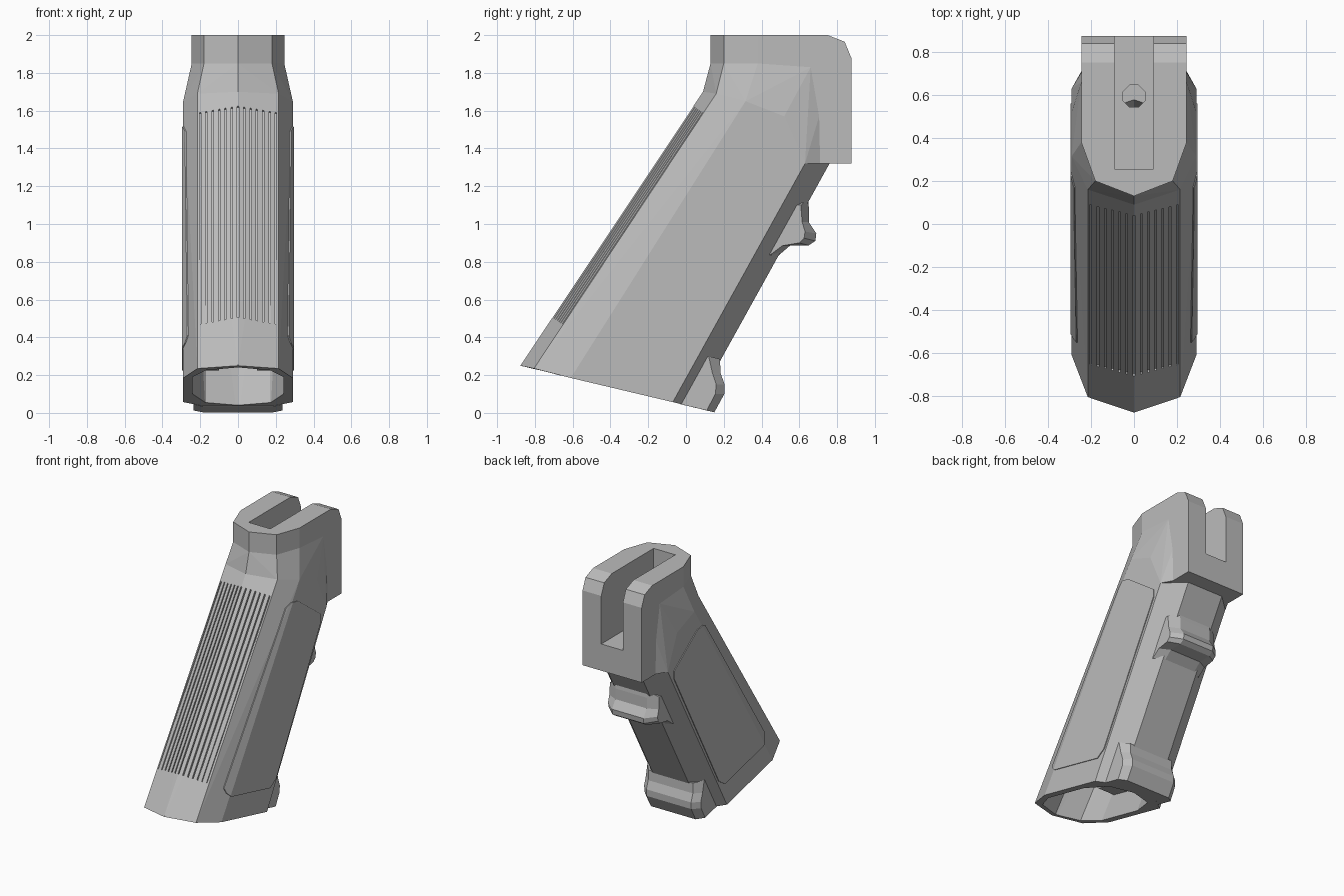
import bpy, bmesh, math
from mathutils import Vector

if "Cube" in bpy.data.objects:
    bpy.data.objects.remove(bpy.data.objects["Cube"])

grey = bpy.data.materials.new("grey polymer")
grey.diffuse_color = (0.5, 0.5, 0.5, 1)
grey.use_nodes = True
grey.node_tree.nodes["Principled BSDF"].inputs["Base Color"].default_value = grey.diffuse_color


def finish(bm, name):
    bmesh.ops.recalc_face_normals(bm, faces=bm.faces)
    me = bpy.data.meshes.new(name)
    bm.to_mesh(me)
    bm.free()
    me.materials.append(grey)
    ob = bpy.data.objects.new(name, me)
    bpy.context.collection.objects.link(ob)
    return ob


def add_hull(bm, pts):
    vs = [bm.verts.new(p) for p in pts]
    r = bmesh.ops.convex_hull(bm, input=vs)
    junk = {v for v in r["geom_interior"] + r["geom_unused"] if isinstance(v, bmesh.types.BMVert)}
    bmesh.ops.delete(bm, geom=list(junk), context="VERTS")


def hull(name, pts):
    bm = bmesh.new()
    add_hull(bm, pts)
    bmesh.ops.dissolve_limit(bm, angle_limit=0.002, verts=bm.verts, edges=bm.edges)
    return finish(bm, name)


def both(half):
    """Mirror points over x = 0."""
    return half + [(-x, y, z) for x, y, z in half if x]


def loft(name, rings):
    bm = bmesh.new()
    rows = [[bm.verts.new(p) for p in r] for r in rings]
    n = len(rows[0])
    for a, b in zip(rows, rows[1:]):
        for i in range(n):
            bm.faces.new((a[i], a[(i + 1) % n], b[(i + 1) % n], b[i]))
    bm.faces.new(rows[0])
    bm.faces.new(rows[-1][::-1])
    return finish(bm, name)


def prism(name, prof, x0, x1):
    return loft(name, [[(x, y, z) for y, z in prof] for x in (x0, x1)])


def boolean(ob, other, op):
    m = ob.modifiers.new(op, "BOOLEAN")
    m.operation, m.solver, m.object = op, "EXACT", other
    bpy.context.view_layer.objects.active = ob
    bpy.ops.object.modifier_apply(modifier=m.name)
    bpy.data.objects.remove(other)


W = 0.29
# cross-sections: grip base, grip top, neck
base = [(0, -.877, .25), (.215, -.805, .235), (W, -.61, .185), (W, -.30, .112),
        (W, -.07, .057), (.235, -.035, .05), (.15, .045, .03)]
shoulder = [(0, .09, 1.70), (.215, .16, 1.69), (W, .315, 1.65), (W, .52, 1.57),
            (W, .63, 1.32), (.235, .66, 1.32), (.15, .76, 1.32)]
neck = [(0, .13, 1.85), (.18, .20, 1.85), (.245, .38, 1.85), (.245, .66, 1.83),
        (.245, .705, 1.57), (.245, .71, 1.32)]

grip = hull("grip_body", both(base + shoulder))

# raised side panels, cut from a slightly shifted copy of the grip
panel = [(-.55, .41), (-.535, .37), (-.50, .335), (-.04, .225), (.03, .27),
         (.56, 1.24), (.56, 1.30), (.29, 1.50), (.22, 1.515), (.17, 1.49)]
pads = []
for s in (-1, 1):
    pad = hull("side_panel", [(x + s * .006, y, z) for x, y, z in both(base + shoulder)])
    boolean(pad, prism("panel_outline", panel, s * .1, s * .5), "INTERSECT")
    pads.append(pad)

# shoulder, neck and rear mounting block
boolean(grip, hull("shoulder", both(shoulder + neck)), "UNION")
boolean(grip, hull("neck", both([(x, y, z) for x, y, _ in neck[:4] for z in (1.85, 2.0)])), "UNION")
block = [(.38, 2.0), (.75, 2.0), (.84, 1.965), (.875, 1.88), (.875, 1.32), (.63, 1.32), (.38, 1.85)]
boolean(grip, prism("mount_block", block, -.245, .245), "UNION")

# finger rests on the back strap
upper = [(.645, 1.14), (.65, 1.09), (.65, 1.01), (.69, .95), (.685, .91),
         (.65, .887), (.55, .885), (.48, .825), (.42, .82), (.55, 1.14)]
upper_side = [(.61, 1.10), (.61, 1.07), (.615, 1.01), (.63, .96), (.625, .925),
              (.60, .90), (.51, .885), (.45, .84), (.40, .82), (.53, 1.10)]
lower = [(.18, .285), (.183, .21), (.205, .15), (.203, .10), (.15, .003), (.02, .034), (.10, .285)]
lower_side = [(.12, .30), (.14, .21), (.16, .15), (.155, .10), (.11, .013), (-.03, .046), (.06, .29)]
for name, mid, side, xm, xs in (("upper_finger_rest", upper, upper_side, .13, .205),
                                ("lower_finger_rest", lower, lower_side, .185, .235)):
    rings = [[(x, y, z) for y, z in p] for x, p in
             ((-xs, side), (-xm, mid), (xm, mid), (xs, side))]
    boolean(grip, loft(name, rings), "UNION")

# hollow inside, open at the base
cavity = [(0, -.84, .24), (.17, -.775, .225), (.24, -.63, .19),
          (.24, -.25, .10), (.17, -.06, .055), (0, 0, .04)]
cavity_top = [(0, -.10, 1.25), (.17, -.03, 1.25), (.24, .12, 1.25),
              (.24, .50, 1.25), (.17, .60, 1.25), (0, .66, 1.25)]
down = [tuple(Vector(a) + (Vector(a) - Vector(b)) * .08) for a, b in zip(cavity, cavity_top)]
boolean(grip, hull("cavity", both(down + cavity_top)), "DIFFERENCE")

# top slot and screw hole
boolean(grip, prism("slot", [(.255, 1.52), (1, 1.52), (1, 2.1), (.255, 2.1)], -.09, .09), "DIFFERENCE")
hole = [(.055 * math.cos(a), .595 + .055 * math.sin(a))
        for a in [math.pi * (i + .5) / 4 for i in range(8)]]
boolean(grip, loft("screw_hole", [[(x, y, z) for x, y in hole] for z in (1.1, 1.6)]), "DIFFERENCE")

# narrow grooves down the front faces
along = Vector((0, .967, 1.45)).normalized()
inward = Vector((0, along.z, -along.y))
bm = bmesh.new()
for i in range(-6, 7):
    x = i * .0335
    start = Vector((x, -.707, .505)) + inward * (.072 * abs(x) / .215 * along.z)
    add_hull(bm, [start + along * t + inward * d + Vector((w, 0, 0))
                  for t in (0, 1.345) for d in (-.03, .014) for w in (-.004, .004)])
boolean(grip, finish(bm, "front_grooves"), "DIFFERENCE")

for pad in pads:
    boolean(grip, pad, "UNION")
